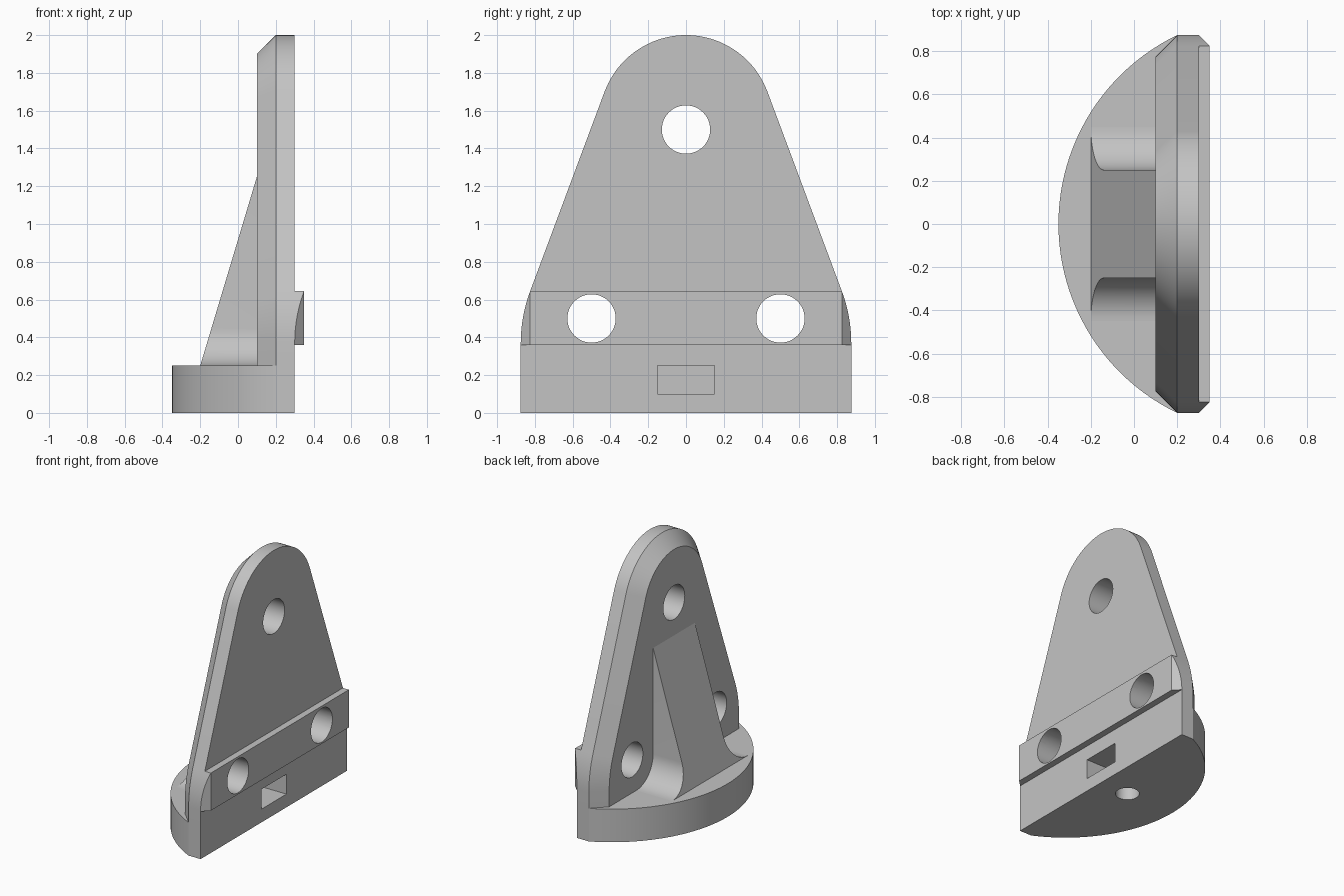
import bpy, bmesh
from math import sin, cos, pi, sqrt, asin, acos

cube = bpy.data.objects.get("Cube")
if cube:
    bpy.data.objects.remove(cube, do_unlink=True)

grey = bpy.data.materials.new("light grey")
grey.use_nodes = True
colour = (0.55, 0.55, 0.55, 1)
grey.diffuse_color = colour
grey.node_tree.nodes["Principled BSDF"].inputs["Base Color"].default_value = colour

BASE_TOP, BACK, HALF = 0.25, 0.3, 0.875
TOP_R, SIDE_R = 0.46, 0.78          # plate arcs: rounded top, lower flanks
SIDE_Z = 0.37                       # height where the lower flank arc starts
LEAN = acos((HALF - 0.05 - (HALF - SIDE_R)) / SIDE_R)


def loft(name, rings):
    """Solid skinned through equal-length rings of points."""
    bm = bmesh.new()
    loops = [[bm.verts.new(p) for p in ring] for ring in rings]
    n = len(loops[0])
    for a, b in zip(loops, loops[1:]):
        for i in range(n):
            j = (i + 1) % n
            bm.faces.new((a[i], a[j], b[j], b[i]))
    bm.faces.new(loops[0])
    bm.faces.new(loops[-1])
    bmesh.ops.remove_doubles(bm, verts=bm.verts, dist=0.0005)
    bmesh.ops.recalc_face_normals(bm, faces=bm.faces)
    mesh = bpy.data.meshes.new(name)
    bm.to_mesh(mesh)
    bm.free()
    mesh.materials.append(grey)
    obj = bpy.data.objects.new(name, mesh)
    bpy.context.collection.objects.link(obj)
    return obj


def circle(r, n=48):
    return [(r * cos(2 * pi * i / n), r * sin(2 * pi * i / n)) for i in range(n)]


def cut(obj, cutters):
    bpy.context.view_layer.objects.active = obj
    for c in cutters:
        mod = obj.modifiers.new("cut", "BOOLEAN")
        mod.operation, mod.solver, mod.object = "DIFFERENCE", "EXACT", c
        bpy.ops.object.modifier_apply(modifier=mod.name)


def mirrored(half):
    return half + [(-y, z) for y, z in reversed(half)]


def plate_outline(inset):
    half = [(HALF - inset, BASE_TOP)]
    for i in range(9):
        a = LEAN * i / 8
        r = SIDE_R - inset
        half.append((HALF - SIDE_R + r * cos(a), SIDE_Z + r * sin(a)))
    for i in range(24):
        a = LEAN + (pi / 2 - LEAN) * i / 24
        r = TOP_R - inset
        half.append((r * cos(a), 2 - TOP_R + r * sin(a)))
    left = [(-y, z) for y, z in reversed(half)]
    return half + [(0, 2 - inset)] + left


# Base: shallow arc in front, straight back
sag = 0.55
radius = (sag ** 2 + HALF ** 2) / (2 * sag)
sweep = asin(HALF / radius)
plan = [(BACK, HALF)]
for i in range(49):
    a = sweep * (1 - i / 24)
    plan.append((radius - 0.35 - radius * cos(a), radius * sin(a)))
plan.append((BACK, -HALF))
base = loft("base", [[(x, y, z) for x, y in plan] for z in (0, BASE_TOP)])

# Upright plate with a chamfered front edge
plate = loft("upright_plate", [[(x, y, z) for y, z in plate_outline(d)]
                               for x, d in ((0.1, 0.1), (0.2, 0), (BACK, 0))])

# Sloping rib with concave fillets at its foot
fillet = 0.2
foot = []
for i in range(17):
    a = pi / 2 * i / 16
    foot.append((0.25 + fillet * (1 - sin(a)), BASE_TOP + fillet * (1 - cos(a))))
rib_outline = mirrored(foot + [(0.25, 1.25)])
rib = loft("sloping_rib", [[(-0.2 + 0.3 * (z - BASE_TOP), y, z) for y, z in rib_outline],
                           [(0.1, y, z) for y, z in rib_outline]])

# Raised back strip: mitred ends trimmed to the plate's flank
rings = []
heights = [0.36] + [SIDE_Z + SIDE_R * sin(LEAN * i / 8) for i in range(9)]
for z in heights:
    rise = max(z - SIDE_Z, 0)
    w = HALF - SIDE_R + sqrt(SIDE_R ** 2 - rise ** 2)
    half = [(BACK, w), (BACK + HALF - w, w), (BACK + 0.05, HALF - 0.05)]
    rings.append([(x, y, z) for x, y in half] + [(x, -y, z) for x, y in reversed(half)])
strip = loft("back_strip", rings)

# Cutters: mounting holes, nut slot, screw hole
holes = []
for y, z in ((0, 1.5), (0.5, 0.5), (-0.5, 0.5)):
    holes.append(loft("hole_cutter", [[(x, y + u, z + v) for u, v in circle(0.128)]
                                      for x in (-0.3, 0.6)]))
slot = loft("slot_cutter", [[(x, y, z) for y, z in mirrored([(0.15, 0.1), (0.15, 0.3)])]
                            for x in (-0.09, 0.5)])
screw = loft("screw_cutter", [[(0.06 + u, v, z) for u, v in circle(0.083)]
                              for z in (-0.1, 0.15)])
cut(plate, holes)
cut(strip, holes[1:])
cut(base, [slot, screw])
for c in holes + [slot, screw]:
    bpy.data.objects.remove(c, do_unlink=True)

# Smooth curves, sharp edges
bpy.ops.object.select_all(action="DESELECT")
for obj in (base, plate, rib, strip):
    obj.select_set(True)
bpy.context.view_layer.objects.active = base
bpy.ops.object.shade_smooth_by_angle(angle=pi / 7)
